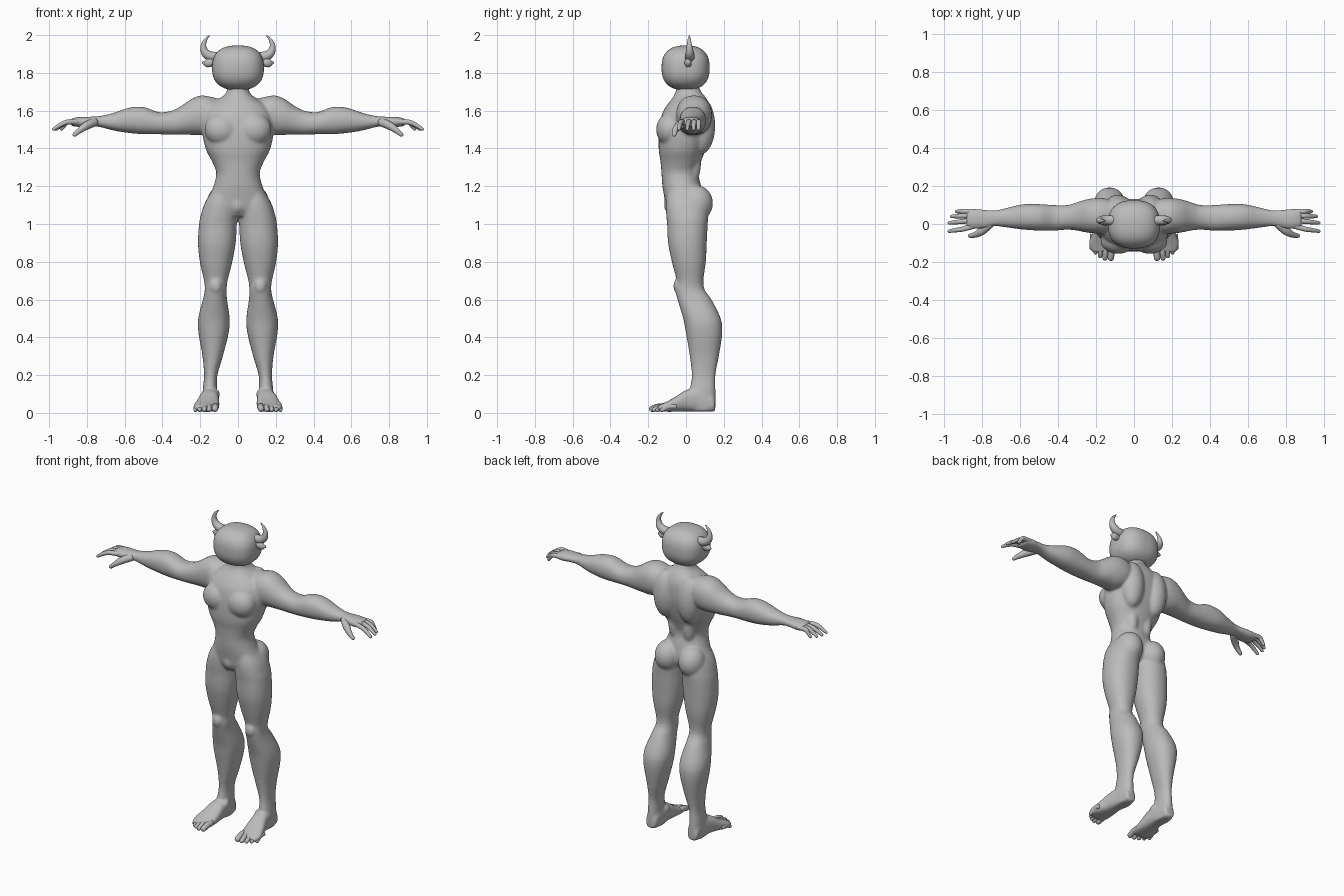
import bpy, bmesh, math
from mathutils import Vector, Matrix

grey = bpy.data.materials.new("plain_grey")
grey.diffuse_color = (0.5, 0.5, 0.5, 1)


def spline(rows, steps=4):
    """Catmull-Rom interpolation through rows of numbers."""
    out = []
    for i in range(len(rows) - 1):
        a, b, c, d = (rows[min(max(j, 0), len(rows) - 1)] for j in (i - 1, i, i + 1, i + 2))
        for k in range(steps):
            t = k / steps
            out.append([0.5 * (2 * q + (r - p) * t + (2 * p - 5 * q + 4 * r - s) * t * t
                               + (3 * q - p - 3 * r + s) * t ** 3)
                        for p, q, r, s in zip(a, b, c, d)])
    return out + [list(rows[-1])]


def skin(bm, rings):
    """Join rings of points into a closed tube."""
    vs = [[bm.verts.new(p) for p in ring] for ring in rings]
    n = len(vs[0])
    faces = [bm.faces.new((a[i], a[(i + 1) % n], b[(i + 1) % n], b[i]))
             for a, b in zip(vs, vs[1:]) for i in range(n)]
    faces += [bm.faces.new(vs[0][::-1]), bm.faces.new(vs[-1])]
    bmesh.ops.recalc_face_normals(bm, faces=faces)


def loft(bm, axis, rows, side=1, power=2.2, n=32):
    """Rows are position along axis, then low/high bounds on the other two axes."""
    rings = []
    for t, a0, a1, b0, b1 in spline(rows):
        ring = []
        for i in range(n):
            c, s = math.cos(math.tau * i / n), math.sin(math.tau * i / n)
            a = (a0 + a1) / 2 + (a1 - a0) / 2 * math.copysign(abs(c) ** (2 / power), c)
            b = (b0 + b1) / 2 + (b1 - b0) / 2 * math.copysign(abs(s) ** (2 / power), s)
            x, y, z = {"x": (t, a, b), "y": (a, t, b), "z": (a, b, t)}[axis]
            ring.append((x * side, y, z))
        rings.append(ring)
    skin(bm, rings)


def blob(bm, centre, radii):
    m = Matrix.Translation(centre) @ Matrix.Diagonal((*radii, 1))
    bmesh.ops.create_uvsphere(bm, u_segments=32, v_segments=20, radius=1, matrix=m)


def tube(bm, rows, flat=1.0, n=14):
    """Round tapering tube with rounded tip; rows are x, y, z, radius."""
    pts = spline(rows)
    end, d = Vector(pts[-1][:3]), (Vector(pts[-1][:3]) - Vector(pts[-2][:3])).normalized()
    r = pts[-1][3]
    for ang in (0.5, 0.95, 1.3):
        pts.append([*(end + d * r * math.sin(ang)), r * math.cos(ang)])
    rings = []
    for i, p in enumerate(pts):
        d = (Vector(pts[min(i + 1, len(pts) - 1)][:3]) - Vector(pts[max(i - 1, 0)][:3])).normalized()
        u = d.cross(Vector((0.05, 1, 0.08))).normalized()
        if abs(d.y) > 0.8:
            u = d.cross(Vector((0, 0, 1))).normalized()
        v = d.cross(u)
        rings.append([Vector(p[:3]) + p[3] * (u * math.cos(math.tau * k / n)
                      + v * flat * math.sin(math.tau * k / n)) for k in range(n)])
    skin(bm, rings)


def finish(bm, name, mirrored=False):
    me = bpy.data.meshes.new(name)
    bm.to_mesh(me)
    bm.free()
    me.materials.append(grey)
    for f in me.polygons:
        f.use_smooth = True
    ob = bpy.data.objects.new(name, me)
    bpy.context.collection.objects.link(ob)
    if mirrored:
        ob.modifiers.new("mirror", "MIRROR").use_mirror_merge = False
    return ob


# Torso and neck
body = bmesh.new()
torso = [(1.75, .056, -.05, .06), (1.70, .06, -.055, .08), (1.67, .09, -.07, .105),
         (1.63, .15, -.10, .125), (1.58, .18, -.128, .133), (1.50, .19, -.143, .13),
         (1.40, .172, -.145, .105), (1.33, .137, -.135, .08), (1.27, .115, -.13, .065),
         (1.20, .13, -.125, .08), (1.13, .155, -.113, .09), (1.08, .12, -.105, .08),
         (1.04, .05, -.085, .04)]
loft(body, "z", [(z, -w, w, f, b) for z, w, f, b in torso])
blob(body, (0, -.08, 1.10), (.032, .037, .05))

arm = [(.07, -.01, .11, 1.50, 1.655), (.15, -.05, .135, 1.48, 1.675),
       (.20, -.05, .137, 1.47, 1.68), (.25, -.045, .13, 1.472, 1.66),
       (.30, -.035, .115, 1.472, 1.625), (.35, -.03, .10, 1.472, 1.60),
       (.42, -.035, .10, 1.475, 1.592), (.50, -.035, .105, 1.475, 1.62),
       (.58, -.03, .105, 1.482, 1.615), (.66, -.02, .088, 1.495, 1.588),
       (.73, -.012, .072, 1.513, 1.572), (.78, -.022, .075, 1.517, 1.568),
       (.84, -.027, .08, 1.513, 1.567), (.885, -.018, .075, 1.52, 1.558)]
leg = [(1.20, .03, .12, -.09, .08), (1.12, .008, .172, -.105, .11),
       (1.05, .004, .196, -.105, .118), (1.0, .006, .206, -.10, .115),
       (.90, .012, .212, -.095, .11), (.80, .03, .202, -.075, .105),
       (.70, .055, .18, -.05, .092), (.65, .06, .176, -.056, .10),
       (.60, .058, .186, -.045, .135), (.50, .044, .211, -.015, .184),
       (.42, .05, .209, 0, .192), (.30, .08, .188, .02, .174),
       (.20, .109, .18, .03, .156), (.13, .111, .186, .02, .156),
       (.06, .107, .19, 0, .157), (.008, .11, .185, .02, .15)]
foot = [(.155, .125, .175, .012, .06), (.14, .11, .185, .006, .10),
        (.08, .105, .19, .006, .13), (0, .10, .205, .008, .12),
        (-.06, .098, .225, .006, .083), (-.11, .10, .238, .006, .056),
        (-.15, .107, .222, .008, .04)]

for s in (1, -1):
    loft(body, "x", arm, s)
    loft(body, "z", leg, s)
    loft(body, "y", foot, s, 2.6)
    blob(body, (s * .085, -.088, 1.50), (.092, .07, .085))      # chest
    blob(body, (s * .085, .08, 1.52), (.075, .075, .15))        # upper back
    blob(body, (s * .05, .035, 1.33), (.042, .045, .12))        # lower back
    blob(body, (s * .085, .055, 1.11), (.08, .088, .095))       # buttock
    blob(body, (s * .118, -.035, .67), (.036, .032, .045))      # kneecap
    blob(body, (s * .112, .04, .10), (.016, .025, .025))        # ankle

body = finish(body, "body")
re = body.modifiers.new("blend", "REMESH")
re.mode, re.voxel_size, re.use_smooth_shade = "VOXEL", 0.007, True
sm = body.modifiers.new("soften", "SMOOTH")
sm.factor, sm.iterations = 0.5, 12

# Head: slightly squared ball
head = bmesh.new()
bmesh.ops.create_icosphere(head, subdivisions=5, radius=1)
for v in head.verts:
    k = sum(abs(c) ** 2.5 for c in v.co) ** (1 / 2.5)
    v.co = Vector((v.co.x * .137, v.co.y * .127, v.co.z * .118)) / k + Vector((0, -.002, 1.827))
finish(head, "head")

# Horns
bm = bmesh.new()
tube(bm, [(.10, .02, 1.885, .026), (.145, .02, 1.888, .026), (.174, .02, 1.908, .022),
          (.183, .018, 1.942, .015), (.172, .017, 1.975, .009), (.152, .018, 1.996, .003)])
finish(bm, "horns", True)

# Ears
bm = bmesh.new()
tube(bm, [(.11, .01, 1.86, .016), (.14, .01, 1.855, .022), (.165, .012, 1.852, .022),
          (.18, .014, 1.853, .010)], 0.8)
finish(bm, "ears", True)

# Fingers: root y, middle y, tip y, tip x
bm = bmesh.new()
for y0, y1, y2, tip in ((-.008, -.026, -.038, .975), (.02, .014, .006, .975),
                        (.043, .043, .04, .962), (.063, .067, .066, .935)):
    tube(bm, [(.84, y0, 1.54, .015), (.90, y1, 1.54, .0135),
              ((.90 + tip) / 2, (y1 + y2) / 2, 1.526, .012), (tip, y2, 1.503, .009)])
finish(bm, "fingers", True)

# Thumbs
bm = bmesh.new()
tube(bm, [(.755, .005, 1.54, .022), (.80, -.035, 1.522, .022),
          (.835, -.056, 1.498, .016), (.865, -.062, 1.473, .011)])
finish(bm, "thumbs", True)

# Toes: x, tip y, radius
bm = bmesh.new()
for x, y, r in ((.122, -.178, .018), (.153, -.18, .014), (.179, -.168, .013),
                (.203, -.15, .012), (.224, -.127, .012)):
    tube(bm, [(x - .004, y + .075, .034, r), (x - .002, y + .035, .032, r),
              (x, y, r + .004, r * .95)])
finish(bm, "toes", True)
